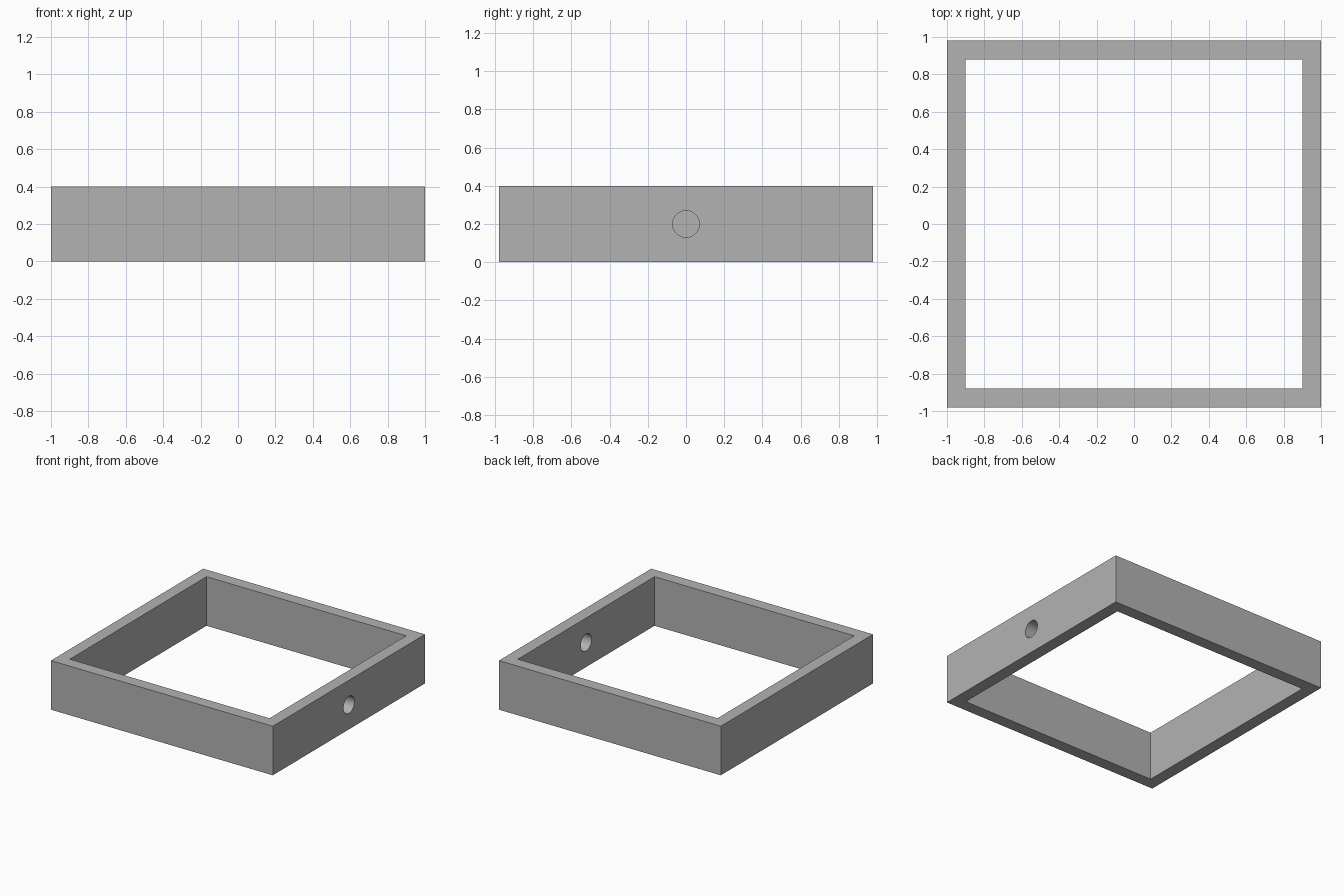
import bpy
import math

cube = bpy.data.objects.get("Cube")
if cube:
    bpy.data.objects.remove(cube, do_unlink=True)

HALF_X, HALF_Y, HEIGHT, WALL = 1.0, 0.98, 0.4, 0.1
HOLE_RADIUS = 0.07

grey = bpy.data.materials.new("plain grey")
grey.use_nodes = True
colour = (0.45, 0.45, 0.45, 1)
grey.diffuse_color = colour
grey.node_tree.nodes["Principled BSDF"].inputs["Base Color"].default_value = colour


def rectangle(half_x, half_y, z):
    return [(x * half_x, y * half_y, z)
            for x, y in ((-1, -1), (1, -1), (1, 1), (-1, 1))]


# Open square frame: outer and inner loops, bottom and top
inner = (HALF_X - WALL, HALF_Y - WALL)
verts = (rectangle(HALF_X, HALF_Y, 0) + rectangle(HALF_X, HALF_Y, HEIGHT)
         + rectangle(*inner, HEIGHT) + rectangle(*inner, 0))
faces = []
for ring in range(4):
    a, b = ring * 4, (ring + 1) % 4 * 4
    for i in range(4):
        j = (i + 1) % 4
        faces.append((a + i, a + j, b + j, b + i))
mesh = bpy.data.meshes.new("frame")
mesh.from_pydata(verts, [], faces)
mesh.materials.append(grey)
frame = bpy.data.objects.new("frame", mesh)
bpy.context.collection.objects.link(frame)

# Round hole through the wall on the +x side
bpy.ops.mesh.primitive_cylinder_add(
    vertices=32, radius=HOLE_RADIUS, depth=WALL * 3,
    location=(HALF_X - WALL / 2, 0, HEIGHT / 2), rotation=(0, math.pi / 2, 0))
cutter = bpy.context.object
cutter.name = "hole_cutter"
cutter.data.materials.append(grey)

hole = frame.modifiers.new("hole", "BOOLEAN")
hole.operation = "DIFFERENCE"
hole.solver = "EXACT"
hole.object = cutter

bpy.ops.object.select_all(action="DESELECT")
frame.select_set(True)
bpy.context.view_layer.objects.active = frame
bpy.ops.object.modifier_apply(modifier=hole.name)
bpy.data.objects.remove(cutter, do_unlink=True)

# Smooth the hole wall, keep the frame edges sharp
bpy.ops.object.shade_smooth_by_angle(angle=math.radians(30))
